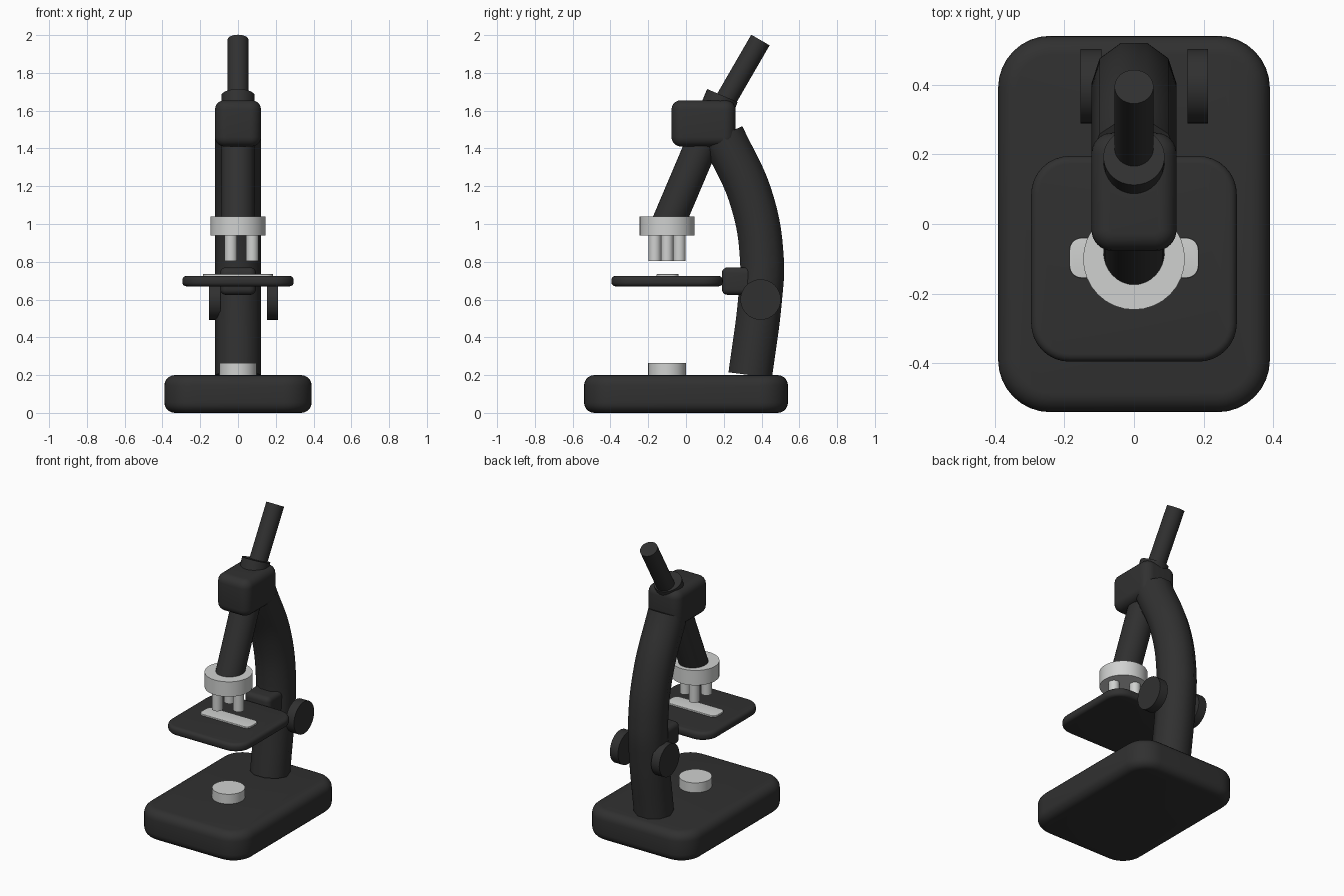
import bpy, bmesh, math
from mathutils import Vector

if "Cube" in bpy.data.objects:
    bpy.data.objects.remove(bpy.data.objects["Cube"], do_unlink=True)


def material(name, rgb, roughness):
    m = bpy.data.materials.new(name)
    m.use_nodes = True
    m.diffuse_color = (*rgb, 1)
    bsdf = m.node_tree.nodes["Principled BSDF"]
    bsdf.inputs["Base Color"].default_value = (*rgb, 1)
    bsdf.inputs["Roughness"].default_value = roughness
    return m


BLACK = material("black enamel", (0.03, 0.03, 0.03), 0.5)
SILVER = material("pale metal", (0.63, 0.64, 0.63), 0.4)


def finish(obj, mat):
    obj.data.materials.append(mat)
    bpy.ops.object.select_all(action='DESELECT')
    obj.select_set(True)
    bpy.context.view_layer.objects.active = obj
    bpy.ops.object.shade_smooth_by_angle(angle=math.radians(40))


def rounded_box(name, low, high, corner, edge, mat):
    """Box with rounded plan corners and softer rounded rims."""
    low, high = Vector(low), Vector(high)
    bm = bmesh.new()
    bmesh.ops.create_cube(bm, size=1)
    for v in bm.verts:
        v.co = Vector([c * s for c, s in zip(v.co, high - low)])
    uprights = [e for e in bm.edges
                if abs(e.verts[0].co.z - e.verts[1].co.z) > 1e-5]
    bmesh.ops.bevel(bm, geom=uprights, offset=corner, segments=8,
                    profile=0.5, affect='EDGES')
    rims = [e for e in bm.edges
            if abs(e.verts[0].co.z - e.verts[1].co.z) < 1e-5]
    bmesh.ops.bevel(bm, geom=rims, offset=edge, segments=5,
                    profile=0.5, affect='EDGES')
    mesh = bpy.data.meshes.new(name)
    bm.to_mesh(mesh)
    bm.free()
    obj = bpy.data.objects.new(name, mesh)
    obj.location = (low + high) / 2
    bpy.context.collection.objects.link(obj)
    finish(obj, mat)


def rod(name, start, end, radius, mat, sides=32):
    """Cylinder between two points."""
    start, end = Vector(start), Vector(end)
    axis = end - start
    bpy.ops.mesh.primitive_cylinder_add(
        vertices=sides, radius=radius, depth=axis.length,
        location=(start + end) / 2,
        rotation=axis.to_track_quat('Z', 'Y').to_euler())
    obj = bpy.context.object
    obj.name = name
    finish(obj, mat)


# Base and lamp
rounded_box("base", (-0.39, -0.54, 0), (0.39, 0.54, 0.2), 0.15, 0.055, BLACK)
rod("lamp", (0, -0.1, 0.18), (0, -0.1, 0.265), 0.1, SILVER)

# Curved arm: ten-sided tube swept along a smooth path
path = [(0.34, 0.2), (0.392, 0.6), (0.402, 0.81), (0.347, 1.13), (0.193, 1.47)]
curve = bpy.data.curves.new("arm", 'CURVE')
curve.dimensions = '3D'
curve.bevel_depth = 0.122
curve.bevel_resolution = 3
curve.use_fill_caps = True
spline = curve.splines.new('BEZIER')
spline.bezier_points.add(len(path) - 1)
for point, (y, z) in zip(spline.bezier_points, path):
    point.co = (0, y, z)
    point.handle_left_type = point.handle_right_type = 'AUTO'
arm = bpy.data.objects.new("arm", curve)
bpy.context.collection.objects.link(arm)
bpy.ops.object.select_all(action='DESELECT')
arm.select_set(True)
bpy.context.view_layer.objects.active = arm
bpy.ops.object.convert(target='MESH')
finish(bpy.context.object, BLACK)

# Focus knobs
for name, x in (("right_focus_knob", -0.153), ("left_focus_knob", 0.153)):
    rod(name, (x, 0.395, 0.6), (x + 0.06, 0.395, 0.6), 0.107, BLACK)

# Stage, its bracket and the specimen slide
rounded_box("stage", (-0.295, -0.395, 0.67), (0.295, 0.195, 0.725), 0.11, 0.022, BLACK)
rounded_box("stage_bracket", (-0.095, 0.19, 0.625), (0.095, 0.36, 0.77), 0.035, 0.03, BLACK)
rounded_box("slide", (-0.185, -0.155, 0.72), (0.185, -0.04, 0.735), 0.035, 0.003, SILVER)

# Head, body tube and eyepiece
rounded_box("head", (-0.122, -0.077, 1.41), (0.122, 0.262, 1.655), 0.06, 0.05, BLACK)
rod("body_tube", (0, -0.1, 0.99), (0, 0.193, 1.68), 0.088, BLACK)
rod("eyepiece", (0, 0.18, 1.604), (0, 0.394, 1.974), 0.056, BLACK)

# Revolving nosepiece with three objectives
rod("nosepiece", (0, -0.1, 0.94), (0, -0.1, 1.04), 0.146, SILVER)
for i in range(3):
    a = math.radians(120 * i)
    x, y = 0.075 * math.cos(a), -0.1 + 0.075 * math.sin(a)
    rod("objective_%d" % (i + 1), (x, y, 0.805), (x, y, 0.95), 0.033, SILVER)
